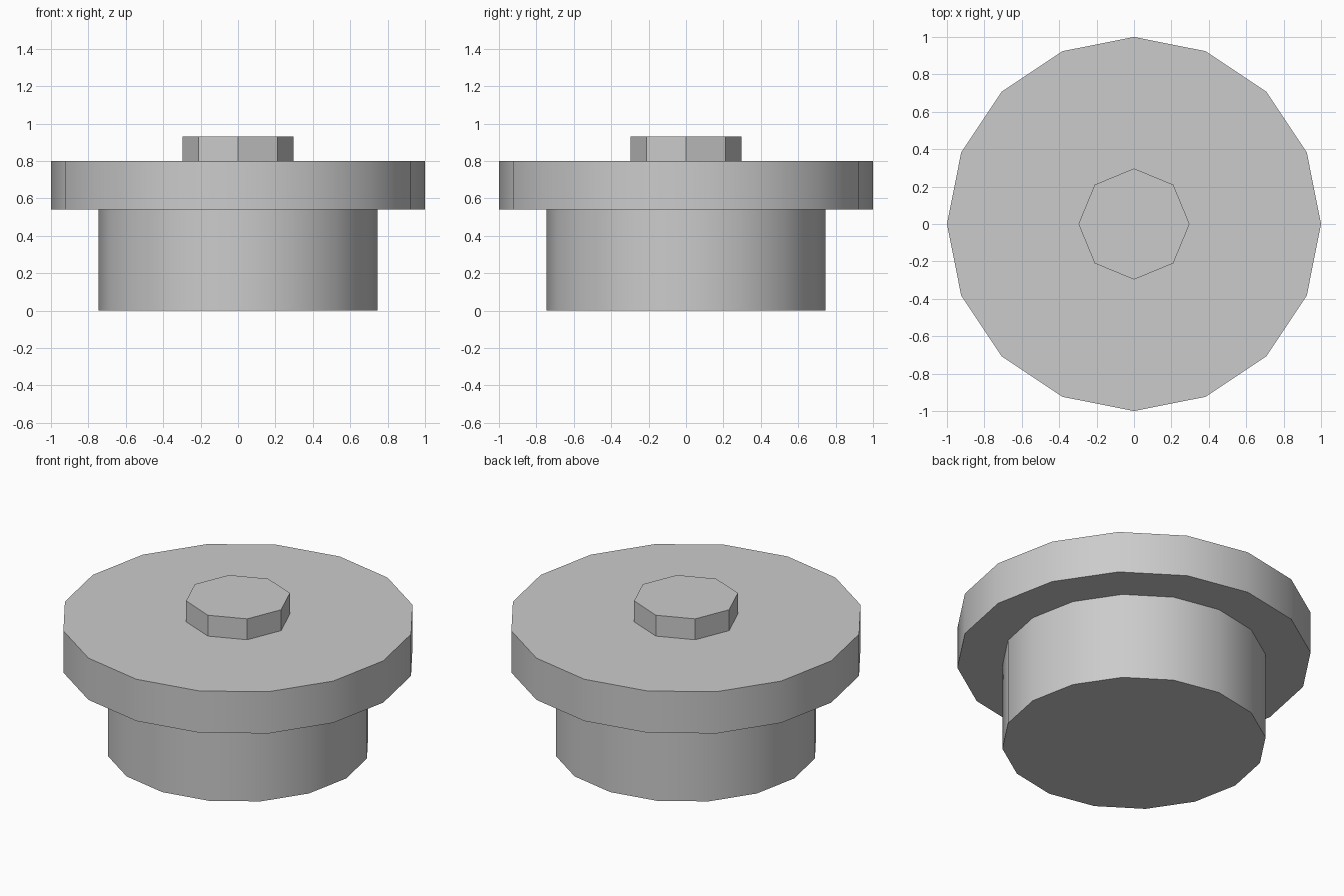
import bpy
import math

cube = bpy.data.objects.get("Cube")
if cube:
    bpy.data.objects.remove(cube, do_unlink=True)

# Single plain grey
grey = bpy.data.materials.new("light_grey")
grey.use_nodes = True
colour = (0.6, 0.6, 0.6, 1)
grey.diffuse_color = colour
grey.node_tree.nodes["Principled BSDF"].inputs["Base Color"].default_value = colour


def disc(name, sides, radius, bottom, top, smooth):
    """Upright prism with its corners on the axes."""
    bpy.ops.mesh.primitive_cylinder_add(
        vertices=sides, radius=radius, depth=top - bottom,
        location=(0, 0, (bottom + top) / 2))
    obj = bpy.context.object
    obj.name = name
    obj.data.materials.append(grey)
    if smooth:
        bpy.ops.object.shade_smooth_by_angle(angle=math.radians(30))
    return obj


# Stacked parts, from the ground up
disc("lower_body", 16, 0.745, 0, 0.54, True)
disc("wide_flange", 16, 1.0, 0.54, 0.80, True)
disc("top_knob", 8, 0.297, 0.80, 0.93, False)
